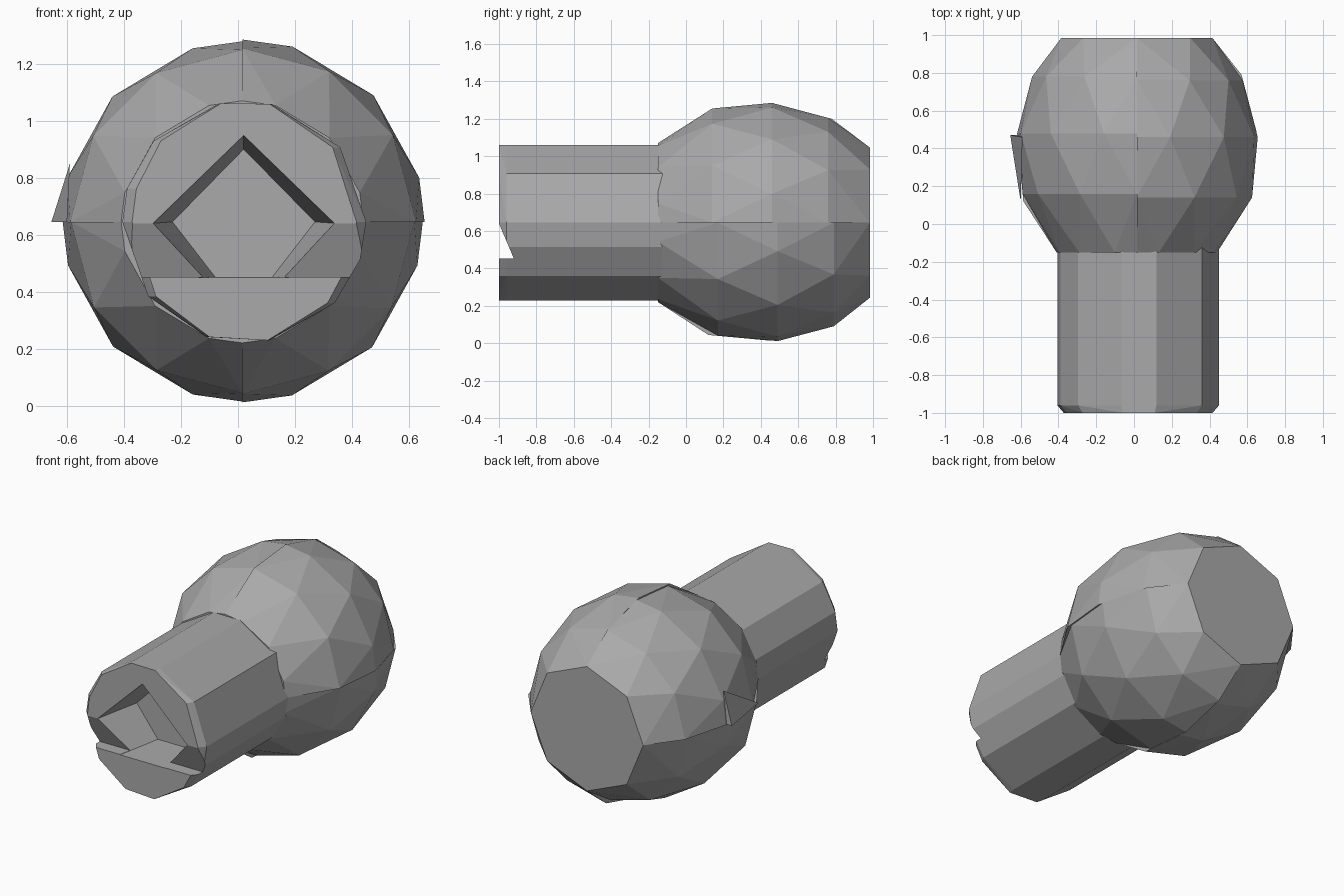
import bpy, bmesh
from math import cos, sin, radians

cube = bpy.data.objects.get("Cube")
if cube:
    bpy.data.objects.remove(cube, do_unlink=True)

grey = bpy.data.materials.new("plain grey")
grey.use_nodes = True
grey.diffuse_color = (0.4, 0.4, 0.4, 1)
grey.node_tree.nodes["Principled BSDF"].inputs["Base Color"].default_value = grey.diffuse_color

MID_Z = 0.645


def hull(name, points):
    """Closed faceted solid around a set of points."""
    bm = bmesh.new()
    for p in points:
        bm.verts.new(p)
    out = bmesh.ops.convex_hull(bm, input=bm.verts)
    loose = [v for v in bm.verts if not v.link_faces]
    bmesh.ops.delete(bm, geom=loose, context='VERTS')
    bmesh.ops.dissolve_limit(bm, angle_limit=0.01, verts=bm.verts, edges=bm.edges)
    bmesh.ops.recalc_face_normals(bm, faces=bm.faces)
    mesh = bpy.data.meshes.new(name)
    bm.to_mesh(mesh)
    bm.free()
    mesh.materials.append(grey)
    obj = bpy.data.objects.new(name, mesh)
    bpy.context.collection.objects.link(obj)
    return obj


def cut(target, cutter):
    """Subtract a cutter and remove it."""
    cutter.hide_render = True
    mod = target.modifiers.new("cut", 'BOOLEAN')
    mod.operation = 'DIFFERENCE'
    mod.solver = 'EXACT'
    mod.object = cutter
    bpy.context.view_layer.objects.active = target
    bpy.ops.object.modifier_apply(modifier=mod.name)
    bpy.data.objects.remove(cutter, do_unlink=True)


# Ball: four faceted quarters that meet at slightly uneven seams
NARROW, WIDE = (0, 30, 60, 90), (0, 14, 44, 74, 90)
RINGS = [(-0.15, 0.425, WIDE), (0.14, 0.61, NARROW), (0.46, 0.64, WIDE),
         (0.76, 0.56, NARROW), (0.985, 0.4, (0, 45, 90))]


def ball_quarter(name, sx, sz, size, shift):
    points = [(0.015, -0.15, MID_Z), (0.015, 0.985, MID_Z)]
    for i, (y, r, angles) in enumerate(RINGS):
        inner = 0 < i < len(RINGS) - 1
        rr = r * size if inner else r
        yy = y + shift if inner else y
        for a in angles:
            t = radians(a)
            points.append((0.015 + sx * rr * cos(t), yy, MID_Z + sz * rr * sin(t)))
    return hull(name, points)


ball_quarter("ball_upper_left", 1, 1, 1.0, 0.0)
upper_right = ball_quarter("ball_upper_right", -1, 1, 0.99, 0.02)
ball_quarter("ball_lower_left", 1, -1, 0.99, 0.03)
ball_quarter("ball_lower_right", -1, -1, 0.985, -0.02)

# Lip where the upper right quarter overhangs the lower one
hull("ball_seam_lip", [(-0.6, 0.12, MID_Z), (-0.655, 0.47, MID_Z), (-0.6, 0.47, MID_Z),
                       (-0.59, 0.46, 0.85)])

# Shank: many-sided bar whose front end narrows at the sides
ANGLES = (0, 38, 77, 102, 138, 164, 180, 218, 252, 282, 318, 342)
shank_points = []
for y, squeeze in ((-1.0, 0.92), (-0.96, 1.0), (-0.1, 1.0)):
    for a in ANGLES:
        t = radians(a)
        shank_points.append((0.022 + 0.428 * squeeze * cos(t), y, MID_Z + 0.425 * sin(t)))
shank = hull("shank", shank_points)

# Five-sided socket in the front, tapering inward
RIM = [(0, 0.95), (0.32, 0.64), (0.16, 0.45), (-0.16, 0.45), (-0.32, 0.64)]
FLOOR = [(0, 0.9), (0.25, 0.645), (0.1, 0.451), (-0.1, 0.451), (-0.25, 0.645)]
socket = [(0.02 + x, -1.01, z) for x, z in RIM] + [(0.02 + x, -0.7, z) for x, z in FLOOR]
cut(shank, hull("socket_cutter", socket))

# Sloped ledge across the front, beside the socket
ledge = [(x, y, z) for x in (-0.6, 0.6)
         for y, z in ((-1.1, 0.64), (-1.0, 0.64), (-0.92, 0.452), (-1.1, 0.452))]
cut(shank, hull("ledge_cutter", ledge))
